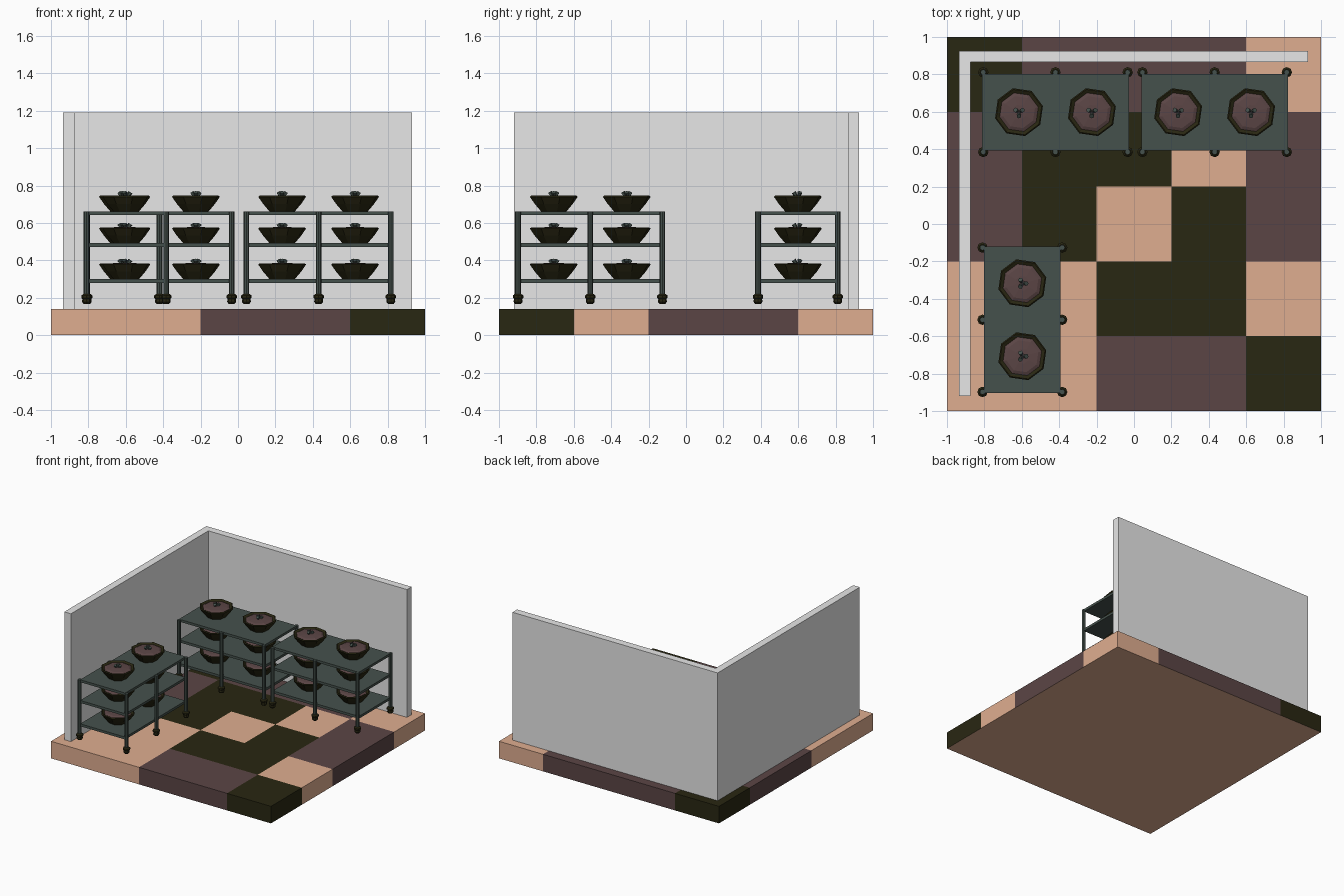
import bpy, bmesh, math
from mathutils import Vector, Matrix

if "Cube" in bpy.data.objects:
    bpy.data.objects.remove(bpy.data.objects["Cube"], do_unlink=True)


def material(name, rgb):
    m = bpy.data.materials.new(name)
    m.use_nodes = True
    m.diffuse_color = (*rgb, 1)
    bsdf = next(n for n in m.node_tree.nodes if n.type == 'BSDF_PRINCIPLED')
    bsdf.inputs["Base Color"].default_value = (*rgb, 1)
    return m


peach = material("peach tile", (0.74, 0.42, 0.28))
plum = material("plum brown", (0.105, 0.06, 0.06))
olive = material("dark olive", (0.022, 0.02, 0.006))
steel = material("green grey metal", (0.06, 0.083, 0.073))
plaster = material("pale grey plaster", (0.8, 0.8, 0.8))


def finish(name, bm, *mats):
    bmesh.ops.recalc_face_normals(bm, faces=bm.faces)
    mesh = bpy.data.meshes.new(name)
    bm.to_mesh(mesh)
    bm.free()
    for m in mats:
        mesh.materials.append(m)
    obj = bpy.data.objects.new(name, mesh)
    bpy.context.collection.objects.link(obj)
    return obj


def add_box(bm, low, high):
    low, high = Vector(low), Vector(high)
    bmesh.ops.create_cube(bm, size=1, matrix=Matrix.Translation((low + high) / 2)
                          @ Matrix.Diagonal((*(high - low), 1)))


def add_rod(bm, start, end, r1, r2, sides):
    start, end = Vector(start), Vector(end)
    axis = end - start
    turn = axis.to_track_quat('Z', 'Y').to_matrix().to_4x4()
    bmesh.ops.create_cone(bm, cap_ends=True, segments=sides, radius1=r1, radius2=r2,
                          depth=axis.length,
                          matrix=Matrix.Translation((start + end) / 2) @ turn)


def add_lathe(bm, profile, sides, origin, phase=0.0, mat=0):
    """Faceted solid of revolution, with a flat cap on each end ring."""
    rings = []
    for r, z in profile:
        angles = [phase + math.tau * i / sides for i in range(sides)]
        rings.append([bm.verts.new(Vector(origin) + Vector((r * math.cos(a), r * math.sin(a), z)))
                      for a in angles])
    faces = [bm.faces.new(rings[0]), bm.faces.new(rings[-1])]
    for a, b in zip(rings, rings[1:]):
        for i in range(sides):
            j = (i + 1) % sides
            faces.append(bm.faces.new((a[i], a[j], b[j], b[i])))
    for f in faces:
        f.material_index = mat


# Floor slab: one block cut into tiles, coloured by tile position (front row first)
TILES = ("ppbbd", "ppddp", "bdpdb", "bddpb", "dbbbp")
FLOOR = 0.14
bm = bmesh.new()
add_box(bm, (-1, -1, 0), (1, 1, FLOOR))
for axis in (Vector((1, 0, 0)), Vector((0, 1, 0))):
    for cut in (-0.6, -0.2, 0.2, 0.6):
        bmesh.ops.bisect_plane(bm, geom=bm.verts[:] + bm.edges[:] + bm.faces[:],
                               plane_co=axis * cut, plane_no=axis)
for f in bm.faces:
    c = f.calc_center_median()
    col, row = (min(4, int((v + 1) / 0.4)) for v in (c.x, c.y))
    f.material_index = 0 if c.z < 0.01 else "pbd".index(TILES[row][col])
finish("tiled_floor", bm, peach, plum, olive)

# Corner walls: an L-shaped outline pulled upward
bm = bmesh.new()
outline = ((-0.935, -0.92), (-0.875, -0.92), (-0.875, 0.865),
           (0.93, 0.865), (0.93, 0.925), (-0.935, 0.925))
base = bm.faces.new([bm.verts.new((x, y, FLOOR)) for x, y in outline])
pulled = bmesh.ops.extrude_face_region(bm, geom=[base], use_keep_orig=True)["geom"]
bmesh.ops.translate(bm, vec=(0, 0, 1.19 - FLOOR),
                    verts=[v for v in pulled if isinstance(v, bmesh.types.BMVert)])
finish("corner_walls", bm, plaster)

SHELVES = (0.30, 0.492, 0.662)      # heights of the shelf surfaces
LEGS = [(x, y) for x in (-0.386, 0, 0.386) for y in (-0.213, 0.213)]


def build_frame():
    bm = bmesh.new()
    for z in SHELVES:
        add_box(bm, (-0.392, -0.205, z - 0.02), (0.392, 0.205, z))
    for x, y in LEGS:
        add_rod(bm, (x, y, 0.21), (x, y, 0.66), 0.015, 0.015, 8)
    return finish("shelf_frame", bm, steel)


def build_casters():
    bm = bmesh.new()
    profile = ((0.016, 0.168), (0.024, 0.178), (0.022, 0.194), (0.028, 0.2),
               (0.028, 0.212), (0.018, 0.22))
    for x, y in LEGS:
        add_lathe(bm, profile, 8, (x, y, 0))
    return finish("shelf_casters", bm, olive)


def build_bowls():
    bm = bmesh.new()
    bowl = ((0.07, 0), (0.105, 0.04), (0.132, 0.078), (0.125, 0.084), (0.106, 0.074), (0.09, 0.05))
    filling = ((0.09, 0.055), (0.107, 0.074), (0.088, 0.082), (0.04, 0.086))
    for z in SHELVES:
        for x in (-0.195, 0.195):
            spot = Vector((x, 0, z))
            add_lathe(bm, bowl, 8, spot, 0.25, 0)
            add_lathe(bm, filling, 8, spot, 0.25, 1)
            # three short sprigs leaning outward
            old = set(bm.faces)
            for k in range(3):
                a = 0.5 + math.tau * k / 3
                out = Vector((math.cos(a), math.sin(a), 0))
                add_rod(bm, spot + out * 0.008 + Vector((0, 0, 0.08)),
                        spot + out * 0.022 + Vector((0, 0, 0.102)), 0.008, 0.013, 6)
            for f in set(bm.faces) - old:
                f.material_index = 2
    return finish("filled_bowls", bm, olive, plum, steel)


# Three identical shelf units: two along the back wall, one along the side wall
UNITS = (("back_right", (-0.42, 0.598), 0), ("back_left", (0.431, 0.598), 0),
         ("side", (-0.597, -0.512), math.pi / 2))
for label, (x, y), turn in UNITS:
    for build in (build_frame, build_casters, build_bowls):
        part = build()
        part.name = label + "_" + part.name.split(".")[0]
        part.location = (x, y, 0)
        part.rotation_euler.z = turn
